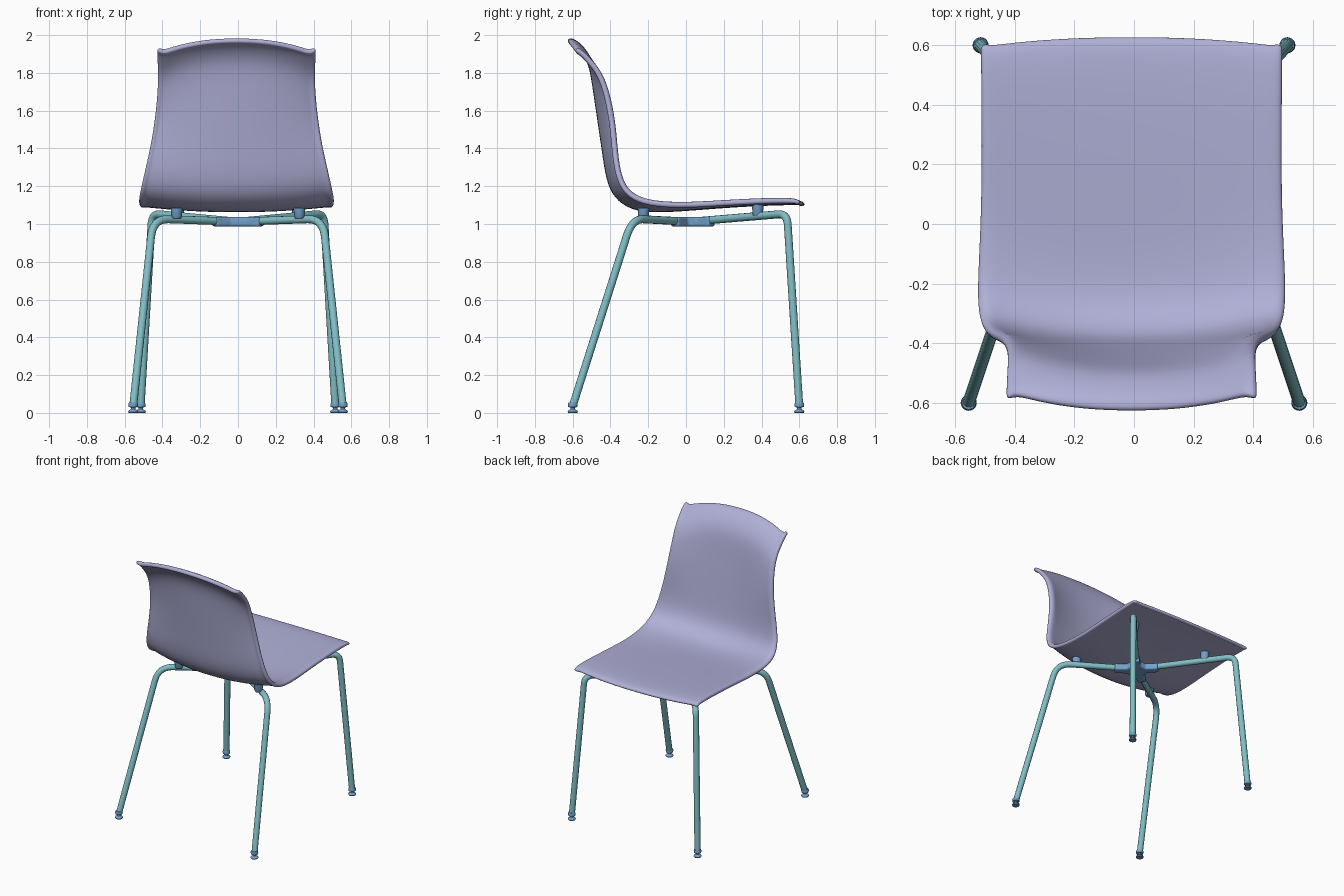
import bpy, bmesh, math
from mathutils import Vector

if "Cube" in bpy.data.objects:
    bpy.data.objects.remove(bpy.data.objects["Cube"])


def material(name, rgb):
    m = bpy.data.materials.new(name)
    m.diffuse_color = (*rgb, 1)
    m.use_nodes = True
    m.node_tree.nodes["Principled BSDF"].inputs["Base Color"].default_value = m.diffuse_color
    return m


LILAC = material("lilac_plastic", (0.43, 0.43, 0.68))
TEAL = material("teal_tube", (0.22, 0.52, 0.56))
BLUE = material("blue_plastic", (0.17, 0.36, 0.60))


def add_mesh(name, verts, faces, mat):
    me = bpy.data.meshes.new(name)
    me.from_pydata(verts, [], faces)
    bm = bmesh.new()
    bm.from_mesh(me)
    bmesh.ops.remove_doubles(bm, verts=bm.verts, dist=1e-6)
    bm.to_mesh(me)
    bm.free()
    ob = bpy.data.objects.new(name, me)
    bpy.context.collection.objects.link(ob)
    me.materials.append(mat)
    return ob


def smooth(ob, angle=40):
    bpy.ops.object.select_all(action='DESELECT')
    ob.select_set(True)
    bpy.context.view_layer.objects.active = ob
    bpy.ops.object.shade_smooth_by_angle(angle=math.radians(angle))


def lathe(name, profile, loc, mat, n=20):
    """Turn an (r, z) profile, listed bottom to top, around z."""
    verts, faces = [], []
    for r, z in profile:
        for i in range(n):
            a = 2 * math.pi * i / n
            verts.append((loc[0] + r * math.cos(a), loc[1] + r * math.sin(a), loc[2] + z))
    for k in range(len(profile) - 1):
        for i in range(n):
            j = (i + 1) % n
            faces.append((k * n + i, k * n + j, (k + 1) * n + j, (k + 1) * n + i))
    faces.append(tuple(reversed(range(n))))
    faces.append(tuple(range((len(profile) - 1) * n, len(profile) * n)))
    ob = add_mesh(name, verts, faces, mat)
    smooth(ob)
    return ob


def bent_tube(name, start, corner, end, fillet, radius, mat):
    """Round tube from start to end with one rounded corner."""
    start, corner, end = Vector(start), Vector(corner), Vector(end)
    p = corner + (start - corner).normalized() * fillet
    q = corner + (end - corner).normalized() * fillet
    pts = [start]
    for i in range(11):
        t = i / 10
        pts.append(p * (1 - t) ** 2 + corner * 2 * t * (1 - t) + q * t * t)
    pts.append(end)
    cu = bpy.data.curves.new(name, 'CURVE')
    cu.dimensions = '3D'
    cu.bevel_depth = radius
    cu.bevel_resolution = 4
    cu.use_fill_caps = True
    sp = cu.splines.new('POLY')
    sp.points.add(len(pts) - 1)
    for sp_pt, v in zip(sp.points, pts):
        sp_pt.co = (*v, 1)
    ob = bpy.data.objects.new(name, cu)
    bpy.context.collection.objects.link(ob)
    cu.materials.append(mat)
    bpy.ops.object.select_all(action='DESELECT')
    ob.select_set(True)
    bpy.context.view_layer.objects.active = ob
    bpy.ops.object.convert(target='MESH')
    smooth(bpy.context.view_layer.objects.active)


# One-piece seat and back: stations of (edge y, edge z, centre y, centre z, half width)
stations = [
    (.595, 1.10, .625, 1.09, .495), (.605, 1.125, .632, 1.115, .505),
    (.565, 1.14, .585, 1.13, .507), (.44, 1.14, .44, 1.128, .507),
    (.2, 1.128, .2, 1.115, .505), (0, 1.115, 0, 1.098, .510),
    (-.17, 1.123, -.17, 1.088, .520), (-.27, 1.155, -.28, 1.10, .522),
    (-.325, 1.215, -.36, 1.155, .510), (-.35, 1.316, -.395, 1.24, .487),
    (-.36, 1.43, -.415, 1.38, .460), (-.37, 1.554, -.44, 1.55, .438),
    (-.40, 1.70, -.465, 1.72, .422), (-.44, 1.80, -.485, 1.85, .417),
    (-.50, 1.87, -.53, 1.93, .417), (-.55, 1.92, -.585, 1.98, .415),
    (-.575, 1.925, -.625, 1.987, .412),
]
half = [0, .2, .4, .6, .75, .86, .94, 1]
us = [-u for u in half[:0:-1]] + half
verts, faces = [], []
for ey, ez, cy, cz, w in stations:
    for u in us:
        a = abs(u)
        f = .75 if a == 1 else (a / .94) ** 2.3   # outermost strip folds back as a rim
        verts.append((u * w - .008, cy + (ey - cy) * f, cz + (ez - cz) * f))
n = len(us)
for i in range(len(stations) - 1):
    for j in range(n - 1):
        a = i * n + j
        faces.append((a, a + n, a + n + 1, a + 1)[::-1])
shell = add_mesh("seat_shell", verts, faces, LILAC)
# keep the sitting side as the outer side, thicken away from it
if shell.data.polygons[4 * (n - 1) + n // 2].normal.z < 0:
    shell.data.flip_normals()
sol = shell.modifiers.new("thickness", 'SOLIDIFY')
sol.thickness = .03
sol.offset = -1
sub = shell.modifiers.new("smooth", 'SUBSURF')
sub.levels = sub.render_levels = 2
for p in shell.data.polygons:
    p.use_smooth = True

# Legs, feet and seat pads, mirrored left and right
hub = Vector((0, .025, 1.012))
legs = {  # foot, corner, bend length, pad position, pad bottom and top
    "rear": ((.555, -.6), (.45, -.285, 1.028), .10, (.325, -.225), 1.03, 1.085),
    "front": ((.515, .6), (.455, .535, 1.055), .06, (.315, .38), 1.04, 1.11),
}
for side, s in (("left", -1), ("right", 1)):
    for end, (foot, corner, bend, pad, z0, z1) in legs.items():
        fx = s * foot[0]
        bent_tube(f"{end}_leg_{side}", (fx, foot[1], .035), (s * corner[0], *corner[1:]),
                  hub, bend, .021, TEAL)
        lathe(f"{end}_foot_{side}",
              [(.024, 0), (.027, .006), (.024, .012), (.012, .02), (.012, .028),
               (.024, .032), (.026, .045), (.022, .055)], (fx, foot[1], 0), BLUE)
        lathe(f"{end}_pad_{side}",
              [(.022, 0), (.028, .012), (.031, z1 - z0)],
              (s * pad[0], pad[1], z0), BLUE)

# Central hub: four-pointed star whose points wrap the tubes
outline = []
for cx, cy in ((.455, .535), (-.455, .535), (-.45, -.285), (.45, -.285)):
    d = (Vector((cx, cy)) - hub.xy).normalized()
    side = Vector((-d.y, d.x)) * .026
    c = hub.xy
    outline += [c + d * .07 - side * 1.2, c + d * .15 - side, c + d * .15 + side,
                c + d * .07 + side * 1.2]
k = len(outline)
verts = [(p.x, p.y, hub.z + dz) for dz in (-.024, .024) for p in outline]
faces = [tuple(reversed(range(k))), tuple(range(k, 2 * k))]
faces += [(i, (i + 1) % k, k + (i + 1) % k, k + i) for i in range(k)]
hub_ob = add_mesh("centre_hub", verts, faces, BLUE)
bev = hub_ob.modifiers.new("round", 'BEVEL')
bev.width = .008
bev.segments = 3
smooth(hub_ob)
